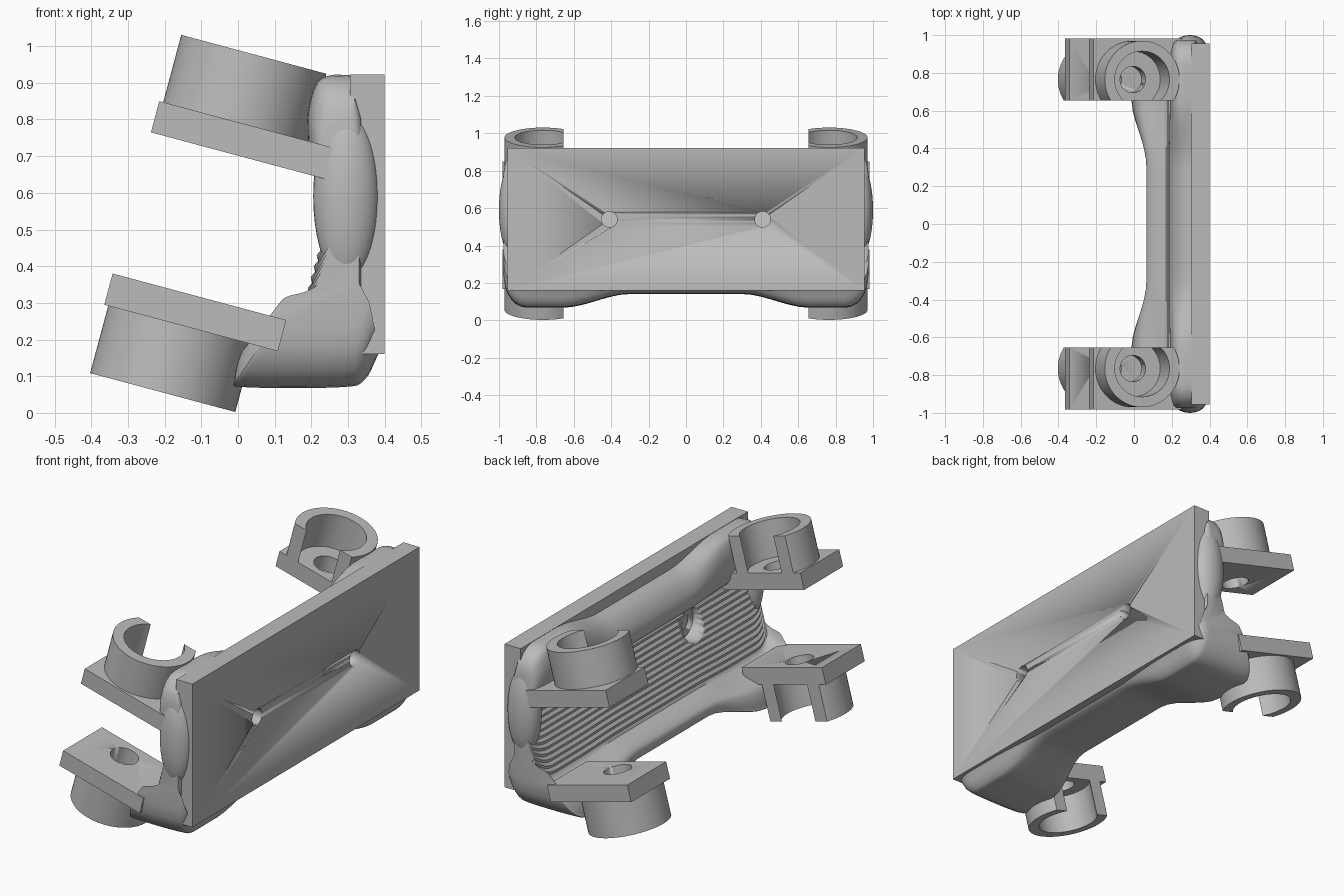
import bpy, bmesh, math
from mathutils import Matrix, Vector

cube = bpy.data.objects.get("Cube")
if cube:
    bpy.data.objects.remove(cube, do_unlink=True)

grey = bpy.data.materials.new("light grey")
grey.use_nodes = True
grey.diffuse_color = (0.5, 0.5, 0.5, 1)
grey.node_tree.nodes["Principled BSDF"].inputs["Base Color"].default_value = (0.5, 0.5, 0.5, 1)


def finish(name, bm, angle=30):
    """Turn a bmesh into a named, shaded object."""
    bmesh.ops.recalc_face_normals(bm, faces=bm.faces)
    mesh = bpy.data.meshes.new(name)
    bm.to_mesh(mesh)
    bm.free()
    mesh.materials.append(grey)
    obj = bpy.data.objects.new(name, mesh)
    bpy.context.collection.objects.link(obj)
    bpy.ops.object.select_all(action='DESELECT')
    obj.select_set(True)
    bpy.context.view_layer.objects.active = obj
    bpy.ops.object.shade_smooth_by_angle(angle=math.radians(angle))
    return obj


def box(name, low, high, frame=Matrix()):
    bm = bmesh.new()
    low, high = Vector(low), Vector(high)
    size = Matrix.Diagonal((high - low).to_4d())
    size[3][3] = 1
    bmesh.ops.create_cube(bm, size=1, matrix=frame @ Matrix.Translation((low + high) / 2) @ size)
    return finish(name, bm)


def drill(obj, radius, depth, frame):
    """Cut a round hole along the z axis of the frame."""
    bm = bmesh.new()
    bmesh.ops.create_cone(bm, cap_ends=True, segments=40, radius1=radius, radius2=radius,
                          depth=depth, matrix=frame)
    cutter = finish("hole_cutter", bm)
    cutter.hide_render = True
    mod = obj.modifiers.new("hole", 'BOOLEAN')
    mod.object, mod.operation, mod.solver = cutter, 'DIFFERENCE', 'EXACT'
    bpy.context.view_layer.objects.active = obj
    bpy.ops.object.modifier_apply(modifier=mod.name)
    bpy.data.objects.remove(cutter, do_unlink=True)


# Clip brackets: a tilted pad with an open collar on it
CUT, OUTER, INNER, HEIGHT = -0.11, 0.205, 0.15, 0.19


def arc(radius, n=40):
    start = math.asin(CUT / radius)
    sweep = math.pi - 2 * start
    return [(radius * math.cos(start + sweep * i / n), radius * math.sin(start + sweep * i / n))
            for i in range(n + 1)]


def collar(name, frame):
    bm = bmesh.new()
    outer, inner = arc(OUTER), arc(INNER)
    rows = [[bm.verts.new(frame @ Vector((x, y, z))) for x, y in pts]
            for pts, z in ((outer, -0.005), (outer, HEIGHT), (inner, HEIGHT), (inner, -0.005))]
    for a, b in zip(rows, rows[1:] + rows[:1]):
        for i in range(len(a) - 1):
            bm.faces.new((a[i], a[i + 1], b[i + 1], b[i]))
    for i in (0, -1):
        bm.faces.new([row[i] for row in rows])
    finish(name, bm)


tilt = Matrix.Rotation(math.radians(15), 4, 'Y')
for level, x, z, up in (("upper", -0.006, 0.794, 1), ("lower", -0.156, 0.239, -1)):
    for side, s in (("back", 1), ("front", -1)):
        frame = Matrix.Translation((x, s * 0.765, z)) @ tilt @ Matrix.Diagonal((1, s, up, 1))
        pad = box(f"{level}_{side}_pad", (-0.216, CUT, -0.088), (0.274, 0.217, 0), frame)
        drill(pad, 0.07, 0.4, frame)
        collar(f"{level}_{side}_collar", frame)

# Mounting plate with two screw holes
plate = box("mounting_plate", (0.305, -0.955, 0.16), (0.4, 0.955, 0.922))
screws = [Matrix.Translation((0.3, y, 0.54)) @ Matrix.Rotation(math.pi / 2, 4, 'Y')
          for y in (-0.41, 0.41)]
for screw in screws:
    drill(plate, 0.042, 0.6, screw)

# Moulded body: a profile blended from slim middle to flared ends
FOOT_MID = [(.37, .168), (.34, .15), (.28, .142), (.1, .142), (.07, .16), (.07, .2), (.11, .23), (.17, .25)]
FOOT_END = [(.385, .165), (.345, .09), (.28, .07), (.02, .07), (-.01, .09), (.02, .18), (.11, .21), (.17, .24)]
HEAD_MID = [(.275, .64), (.205, .67), (.185, .73), (.205, .79), (.25, .84), (.32, .87)]
HEAD_END = [(.28, .635), (.205, .69), (.19, .8), (.21, .89), (.25, .92), (.32, .92)]


def smooth(pts, n=5):
    """Catmull-Rom curve through the points."""
    p = [Vector(q) for q in pts]
    p = [2 * p[0] - p[1]] + p + [2 * p[-1] - p[-2]]
    out = []
    for a, b, c, d in zip(p, p[1:], p[2:], p[3:]):
        for i in range(n):
            t = i / n
            out.append(0.5 * (2 * b + (c - a) * t + (2 * a - 5 * b + 4 * c - d) * t * t
                              + (3 * b - a - 3 * c + d) * t ** 3))
    return out + [p[-2]]


def section(y):
    t = min(max((abs(y) - 0.3) / 0.36, 0), 1)
    t = t * t * (3 - 2 * t)
    mix = lambda mid, end: [Vector(a).lerp(Vector(b), t) for a, b in zip(mid, end)]
    foot, head = smooth(mix(FOOT_MID, FOOT_END)), smooth(mix(HEAD_MID, HEAD_END))
    ridges = 26
    wall = [foot[-1].lerp(head[0], i / ridges) + Vector((0.004 if i % 2 else -0.004, 0))
            for i in range(1, ridges)]
    pts = foot + wall + head + [Vector((0.34, 0.85)), Vector((0.34, 0.25))]
    # Round off the two ends
    e = max((abs(y) - 0.85) / 0.125, 0)
    k = 1 - 0.35 * (1 - math.sqrt(max(1 - e * e, 0)))
    centre = Vector((0.31, 0.55))
    return [centre + (p - centre) * k for p in pts]


half = [i * 0.05 for i in range(18)] + [0.88, 0.91, 0.935, 0.955, 0.967, 0.975]
stations = [-y for y in half[:0:-1]] + half
bm = bmesh.new()
loops = [[bm.verts.new((p.x, y, p.y)) for p in section(y)] for y in stations]
for a, b in zip(loops, loops[1:]):
    for i in range(len(a)):
        j = (i + 1) % len(a)
        bm.faces.new((a[i], a[j], b[j], b[i]))
bm.faces.new(loops[0])
bm.faces.new(loops[-1])
body = finish("moulded_body", bm, 40)
for screw in screws:
    drill(body, 0.085, 0.6, screw @ Matrix.Translation((0, 0, -0.293)))

# Rounded swellings over the plate ends
for side, s in (("back", 1), ("front", -1)):
    bm = bmesh.new()
    bmesh.ops.create_uvsphere(bm, u_segments=32, v_segments=20, radius=1,
                              matrix=Matrix.Translation((0.295, s * 0.935, 0.59))
                              @ Matrix.Diagonal((0.09, 0.065, 0.235, 1)))
    finish(f"{side}_end_swelling", bm)
